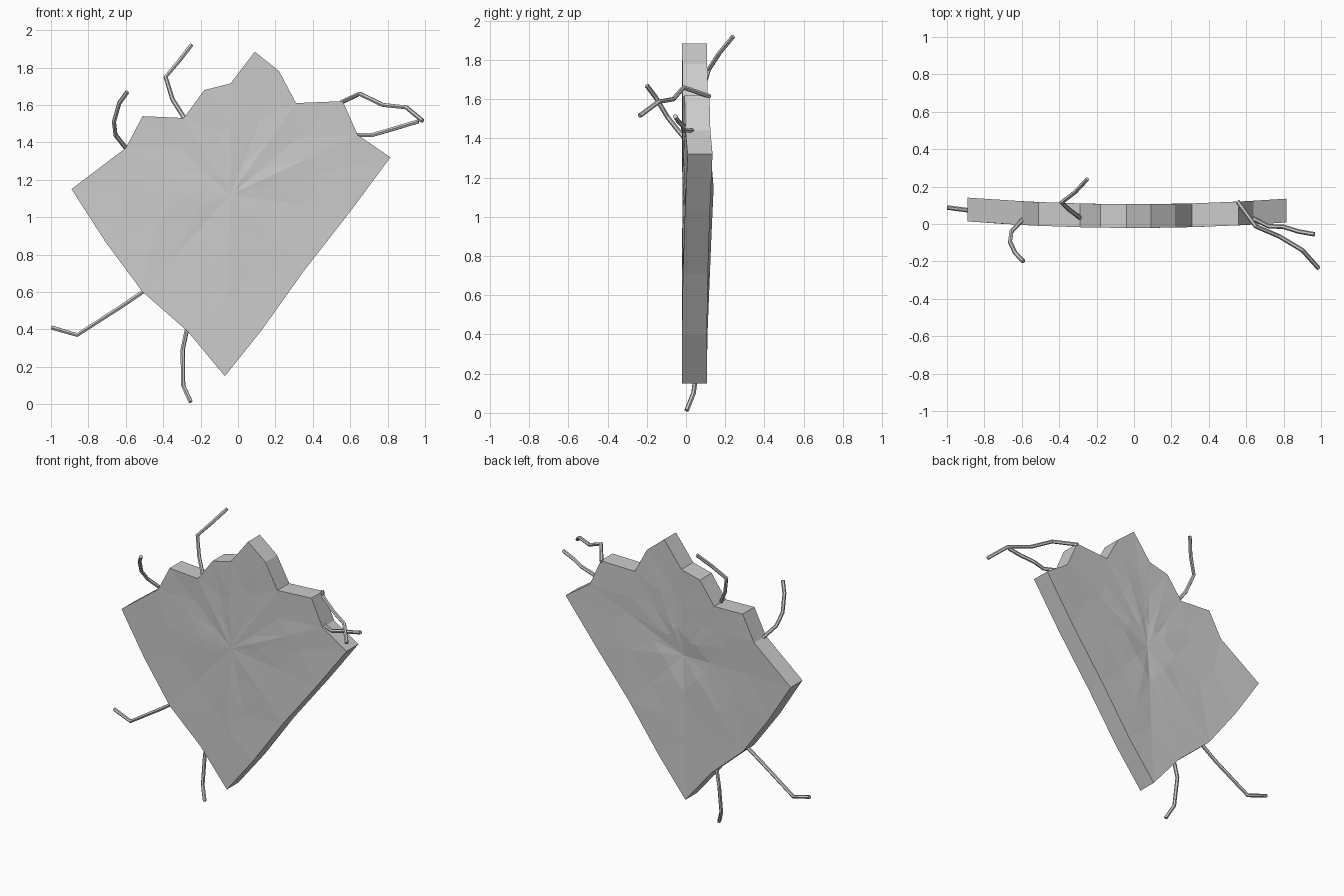
import bpy, bmesh
from mathutils import Vector

if "Cube" in bpy.data.objects:
    bpy.data.objects.remove(bpy.data.objects["Cube"])

# Broken outline of the slab in x, z
OUTLINE = [(-.89, 1.15), (-.60, 1.37), (-.51, 1.54), (-.29, 1.53), (-.18, 1.68),
           (-.04, 1.715), (.09, 1.885), (.22, 1.78), (.31, 1.61), (.56, 1.62),
           (.64, 1.44), (.815, 1.32), (.60, 1.03), (.35, .71), (.13, .40),
           (-.07, .15), (-.27, .39), (-.51, .60), (-.71, .87)]
CENTRE = (-.04, 1.12)
THICK = .127


def bow(x):
    """Slab bends back slightly towards its left and right ends."""
    return -.021 + .035 * (x / .89) ** 2


def build_slab():
    bm = bmesh.new()

    def ring(scale, base, depth):
        out = []
        for i, (x, z) in enumerate(OUTLINE):
            px = CENTRE[0] + (x - CENTRE[0]) * scale
            pz = CENTRE[1] + (z - CENTRE[1]) * scale
            wobble = .003 * ((i * 7) % 5 - 2) / 2 if scale < 1 else 0
            out.append(bm.verts.new((px, base + bow(px) + depth + wobble, pz)))
        return out

    def bridge(a, b):
        n = len(a)
        for i in range(n):
            j = (i + 1) % n
            bm.faces.new((a[i], a[j], b[j], b[i]))

    # Faces: rim, inner rings and a shallow chipped hollow at the back
    rims = []
    for base, depths, middle in ((0, (0, .004, .004), .004), (THICK, (0, -.004, -.008), -.025)):
        rings = [ring(s, base, d) for s, d in zip((1, .6, .25), depths)]
        bridge(rings[0], rings[1])
        bridge(rings[1], rings[2])
        tip = bm.verts.new((CENTRE[0], base + bow(0) + middle, CENTRE[1]))
        last = rings[2]
        for i in range(len(last)):
            bm.faces.new((last[i], last[(i + 1) % len(last)], tip))
        rims.append(rings[0])
    bridge(*rims)
    bmesh.ops.triangulate(bm, faces=bm.faces[:])
    bmesh.ops.recalc_face_normals(bm, faces=bm.faces[:])
    me = bpy.data.meshes.new("slab")
    bm.to_mesh(me)
    bm.free()
    bpy.context.collection.objects.link(bpy.data.objects.new("slab", me))


def build_bar(name, pts):
    """Bent six-sided reinforcing bar, its root sunk a little into the slab."""
    pts = [Vector(p) for p in pts]
    pts[0] += (pts[0] - pts[1]).normalized() * .02
    cu = bpy.data.curves.new(name, 'CURVE')
    cu.dimensions = '3D'
    cu.bevel_depth = .012
    cu.bevel_resolution = 1
    cu.use_fill_caps = True
    sp = cu.splines.new('POLY')
    sp.points.add(len(pts) - 1)
    for p, co in zip(sp.points, pts):
        p.co = (*co, 1)
    sp.use_smooth = False
    ob = bpy.data.objects.new(name, cu)
    bpy.context.collection.objects.link(ob)
    bpy.ops.object.select_all(action='DESELECT')
    ob.select_set(True)
    bpy.context.view_layer.objects.active = ob
    bpy.ops.object.convert(target='MESH')


build_slab()

# Protruding bars
build_bar("bar_upper_left", [(-.60, .02, 1.37), (-.655, -.04, 1.44), (-.663, -.095, 1.51),
                             (-.635, -.155, 1.61), (-.592, -.20, 1.67)])
build_bar("bar_top", [(-.29, .035, 1.535), (-.35, .08, 1.63), (-.387, .115, 1.75),
                      (-.315, .17, 1.835), (-.25, .24, 1.92)])
build_bar("bar_right_high", [(.565, .105, 1.62), (.65, -.012, 1.66), (.775, -.065, 1.60),
                             (.90, -.14, 1.587), (.987, -.237, 1.515)])
build_bar("bar_right_low", [(.635, .03, 1.44), (.72, -.012, 1.44), (.80, -.015, 1.463),
                            (.88, -.04, 1.487), (.965, -.055, 1.512)])
build_bar("bar_lower_left", [(-.51, .055, .60), (-.62, .055, .525), (-.86, .07, .37),
                             (-.997, .088, .41)])
build_bar("bar_bottom", [(-.275, .06, .39), (-.296, .065, .29), (-.293, .038, .10),
                         (-.253, .003, .012)])
